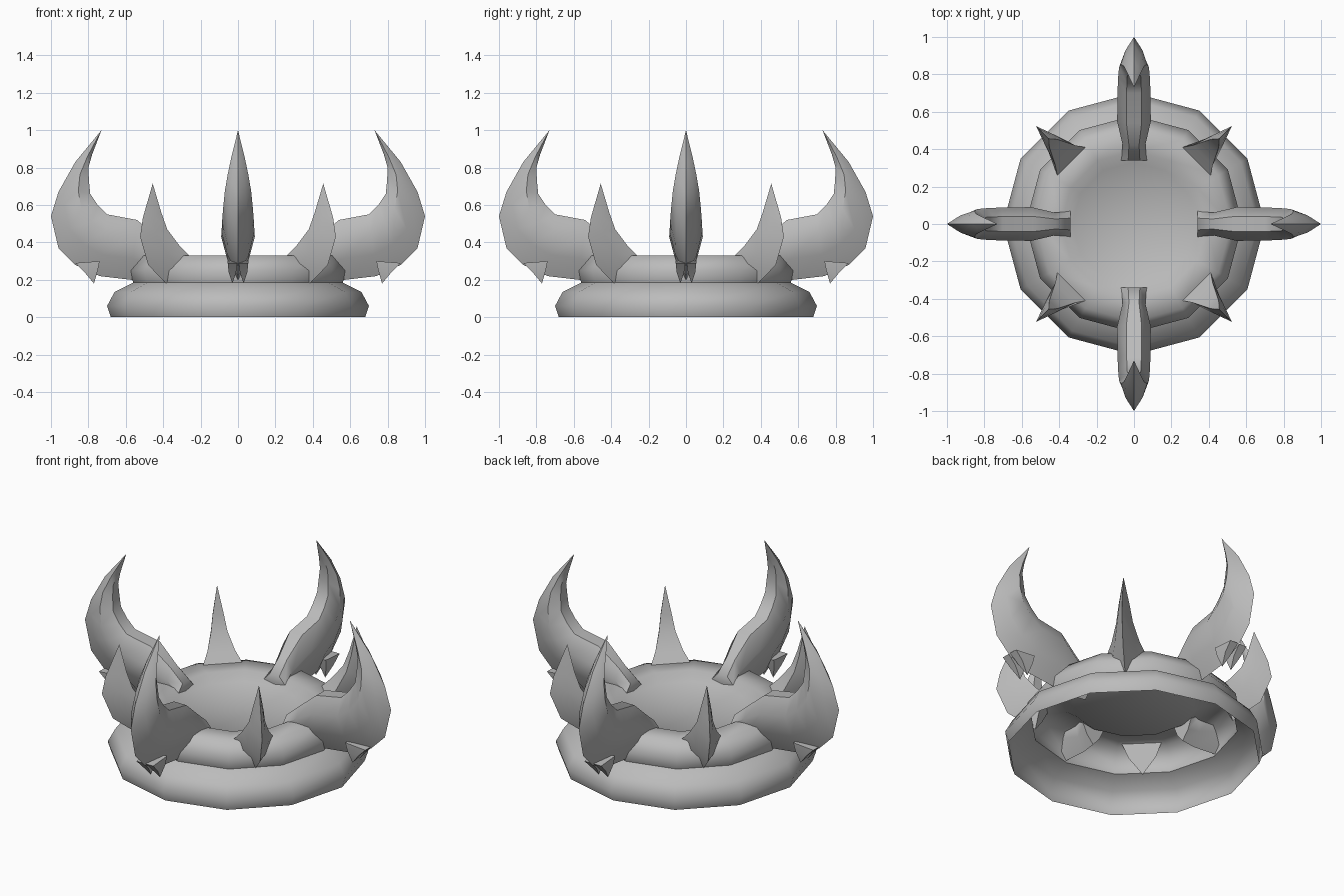
import bpy, bmesh, math
from mathutils import Matrix, Vector

cube = bpy.data.objects.get("Cube")
if cube:
    bpy.data.objects.remove(cube)

grey = bpy.data.materials.new("plain grey")
grey.use_nodes = True
COLOUR = (0.5, 0.5, 0.5, 1)
grey.diffuse_color = COLOUR
grey.node_tree.nodes["Principled BSDF"].inputs["Base Color"].default_value = COLOUR


def finish(bm, name, angle):
    bmesh.ops.recalc_face_normals(bm, faces=bm.faces)
    mesh = bpy.data.meshes.new(name)
    bm.to_mesh(mesh)
    bm.free()
    mesh.materials.append(grey)
    obj = bpy.data.objects.new(name, mesh)
    bpy.context.collection.objects.link(obj)
    bpy.ops.object.select_all(action="DESELECT")
    obj.select_set(True)
    bpy.context.view_layer.objects.active = obj
    bpy.ops.object.shade_smooth_by_angle(angle=math.radians(angle))
    return obj


def bridge(bm, a, b):
    for i in range(len(a)):
        j = (i + 1) % len(a)
        bm.faces.new((a[i], a[j], b[j], b[i]))


def fan(bm, ring, point):
    tip = bm.verts.new(point)
    for i in range(len(ring)):
        bm.faces.new((ring[i], ring[(i + 1) % len(ring)], tip))


def loft(bm, sections, tip, outline):
    """Tapering spike: each section has an inner point, an outer point and a half width."""
    rows = []
    for inner, outer, width in sections:
        a = Vector((inner[0], 0, inner[1]))
        b = Vector((outer[0], 0, outer[1]))
        pts = [a.lerp(b, u) + Vector((0, v * width, 0)) for u, v in outline]
        pts += [a.lerp(b, u) - Vector((0, v * width, 0)) for u, v in reversed(outline) if v > 0]
        rows.append([bm.verts.new(p) for p in pts])
    for a, b in zip(rows, rows[1:]):
        bridge(bm, a, b)
    bm.faces.new(rows[0])
    fan(bm, rows[-1], (tip[0], 0, tip[1]))


# Band: twelve-sided shell, open below, with a shallow dished top
PROFILE = [(.68, 0), (.70, .06), (.66, .135), (.56, .185), (.58, .25),
           (.52, .33), (.39, .33), (.33, .29)]
bm = bmesh.new()
rings = [[bm.verts.new((r * math.cos(k * math.pi / 6), r * math.sin(k * math.pi / 6), z))
          for k in range(12)] for r, z in PROFILE]
for a, b in zip(rings, rings[1:]):
    bridge(bm, a, b)
fan(bm, rings[-1], (0, 0, .28))
finish(bm, "crown_band", 60)

# Large curved horns, with a pair of small barbs under the bend
HORN_OUTLINE = [(0, .45), (.28, 1), (.65, .65), (1, 0)]
HORN = [((.34, .35), (.34, .20), .07), ((.42, .42), (.42, .19), .06),
        ((.54, .52), (.57, .20), .09), ((.70, .55), (.74, .22), .088),
        ((.75, .60), (.87, .28), .085), ((.79, .66), (.96, .37), .08),
        ((.797, .73), (1.0, .54), .07), ((.80, .80), (.96, .67), .055),
        ((.78, .87), (.87, .83), .035)]
BARB = [((.74, .30), (.87, .29), .025), ((.75, .25), (.82, .24), .02)]


def horn(name, angle):
    bm = bmesh.new()
    loft(bm, HORN, (.73, 1.0), HORN_OUTLINE)
    for side in (-1, 1):
        barb = bmesh.new()
        loft(barb, BARB, (.77, .18), [(0, 1), (1, 1)])
        barb.transform(Matrix.Translation((0, side * .03, 0)))
        part = bpy.data.meshes.new("barb")
        barb.to_mesh(part)
        barb.free()
        bm.from_mesh(part)
        bpy.data.meshes.remove(part)
    bm.transform(Matrix.Rotation(angle, 4, "Z"))
    finish(bm, name, 50)


# Short spikes between the horns
SPIKE_OUTLINE = [(0, 1), (.45, .7), (1, 0)]
SPIKE = [((.474, .33), (.53, .17), .106), ((.52, .385), (.68, .28), .075),
         ((.58, .47), (.74, .43), .045), ((.61, .56), (.72, .53), .03)]


def spike(name, angle):
    bm = bmesh.new()
    loft(bm, SPIKE, (.645, .715), SPIKE_OUTLINE)
    bm.transform(Matrix.Rotation(angle, 4, "Z"))
    finish(bm, name, 50)


for i, place in enumerate(("left", "back", "right", "front")):
    horn(place + "_horn", i * math.pi / 2)
for i, place in enumerate(("back_left", "back_right", "front_right", "front_left")):
    spike(place + "_spike", (i + .5) * math.pi / 2)
